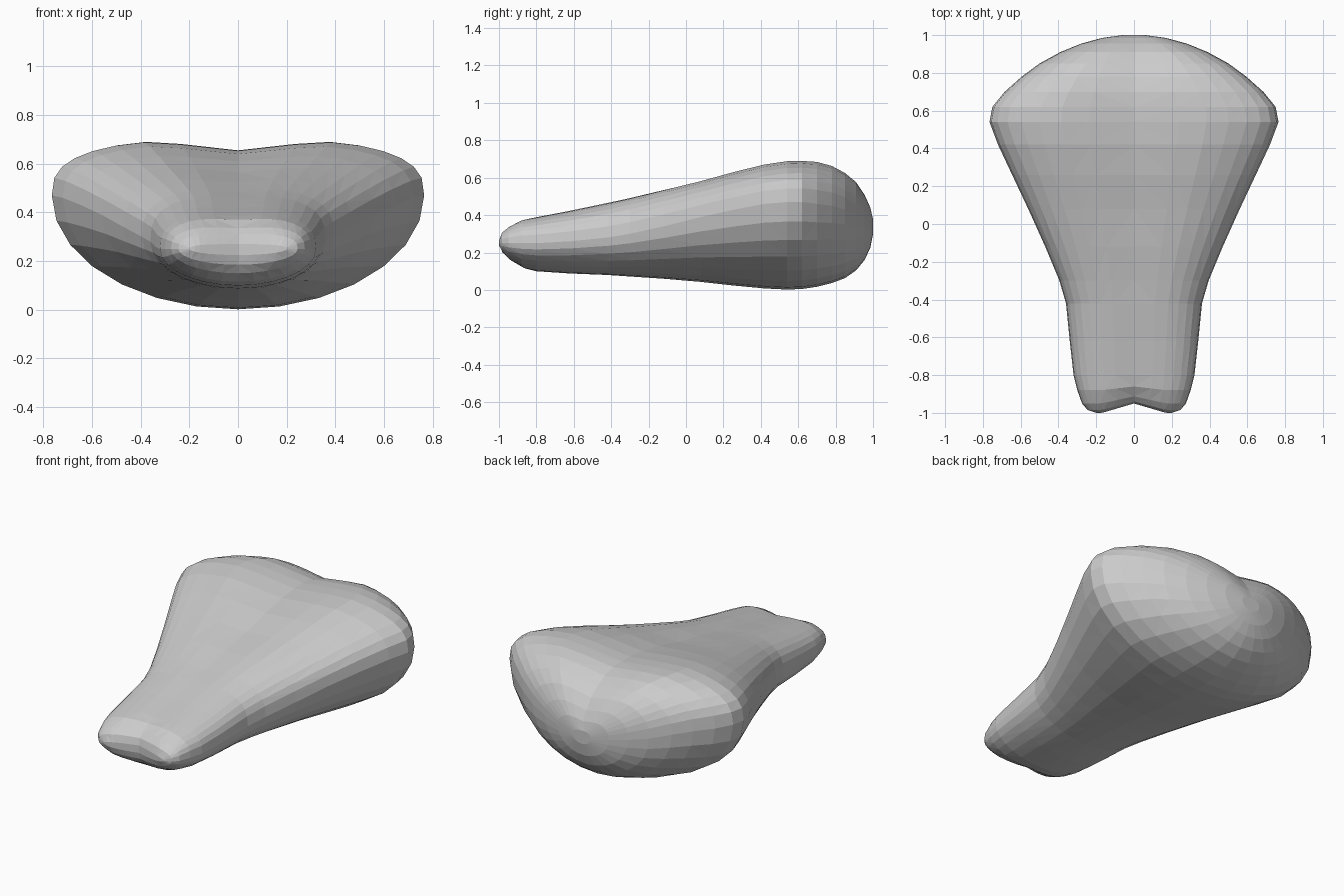
import bpy, bmesh, math

# Stations along the saddle: y, half width, bottom z, top z, z of widest point, crease depth
STATIONS = [
    (-1.00, 0.20, 0.225, 0.270, 0.25, 0.00),
    (-0.985, 0.245, 0.185, 0.315, 0.25, 0.005),
    (-0.95, 0.275, 0.150, 0.345, 0.25, 0.01),
    (-0.88, 0.30, 0.115, 0.380, 0.25, 0.01),
    (-0.80, 0.32, 0.100, 0.395, 0.25, 0.01),
    (-0.62, 0.34, 0.088, 0.430, 0.26, 0.01),
    (-0.42, 0.36, 0.080, 0.472, 0.28, 0.01),
    (-0.30, 0.395, 0.072, 0.500, 0.30, 0.015),
    (-0.12, 0.47, 0.060, 0.545, 0.34, 0.02),
    (0.08, 0.56, 0.043, 0.595, 0.39, 0.03),
    (0.26, 0.645, 0.023, 0.645, 0.43, 0.035),
    (0.42, 0.72, 0.008, 0.685, 0.46, 0.045),
    (0.54, 0.765, 0.002, 0.703, 0.47, 0.05),
    (0.62, 0.75, 0.005, 0.705, 0.47, 0.05),
    (0.70, 0.685, 0.017, 0.700, 0.46, 0.05),
    (0.78, 0.595, 0.037, 0.678, 0.45, 0.05),
    (0.85, 0.50, 0.063, 0.640, 0.43, 0.05),
    (0.91, 0.39, 0.105, 0.590, 0.40, 0.045),
    (0.955, 0.28, 0.160, 0.520, 0.38, 0.035),
    (0.985, 0.17, 0.225, 0.450, 0.36, 0.02),
    (1.00, 0.06, 0.300, 0.380, 0.34, 0.00),
]
LOW, HIGH = 7, 8  # segments below and above the widest line


def half_section(y, w, zb, zt, zw, dip):
    """Half outline from the bottom centre round to the top centre."""
    pts = []
    for i in range(LOW + HIGH + 1):
        if i <= LOW:  # round underside
            a = i / LOW * math.pi / 2
            x, z = w * math.sin(a), zw - (zw - zb) * math.cos(a)
        else:  # flatter top with a central valley
            a = (i - LOW) / HIGH * math.pi / 2
            x = w * max(math.cos(a), 0) ** (2 / 2.8)
            z = zw + (zt - zw) * math.sin(a) ** (2 / 2.8)
            z -= dip * max(0, 1 - x / (0.5 * w + 0.02))
        if i in (0, LOW + HIGH):
            x = 0
        # notch in the nose tip
        front = max(0, min(1, (-0.8 - y) / 0.2))
        pts.append((x, y + 0.05 * front * max(0, 1 - x / 0.17), z))
    return pts


grey = bpy.data.materials.new("grey")
grey.diffuse_color = (0.6, 0.6, 0.6, 1)

# Saddle body: lofted half, mirrored
bm = bmesh.new()
rings = [[bm.verts.new(p) for p in half_section(*s)] for s in STATIONS]
for a, b in zip(rings, rings[1:]):
    for i in range(LOW + HIGH):
        bm.faces.new((a[i], b[i], b[i + 1], a[i + 1]))
for end in (rings[0], rings[-1]):
    bm.faces.new(end)
bmesh.ops.triangulate(bm, faces=bm.faces[:], quad_method='SHORT_EDGE')
bmesh.ops.recalc_face_normals(bm, faces=bm.faces[:])
# make the open half face outward
if sum(f.normal.x * f.calc_area() for f in bm.faces) < 0:
    bmesh.ops.reverse_faces(bm, faces=bm.faces[:])
mesh = bpy.data.meshes.new("saddle_body")
bm.to_mesh(mesh)
bm.free()
mesh.materials.append(grey)
body = bpy.data.objects.new("saddle_body", mesh)
bpy.context.collection.objects.link(body)
mirror = body.modifiers.new("mirror", 'MIRROR')
mirror.use_clip = True
